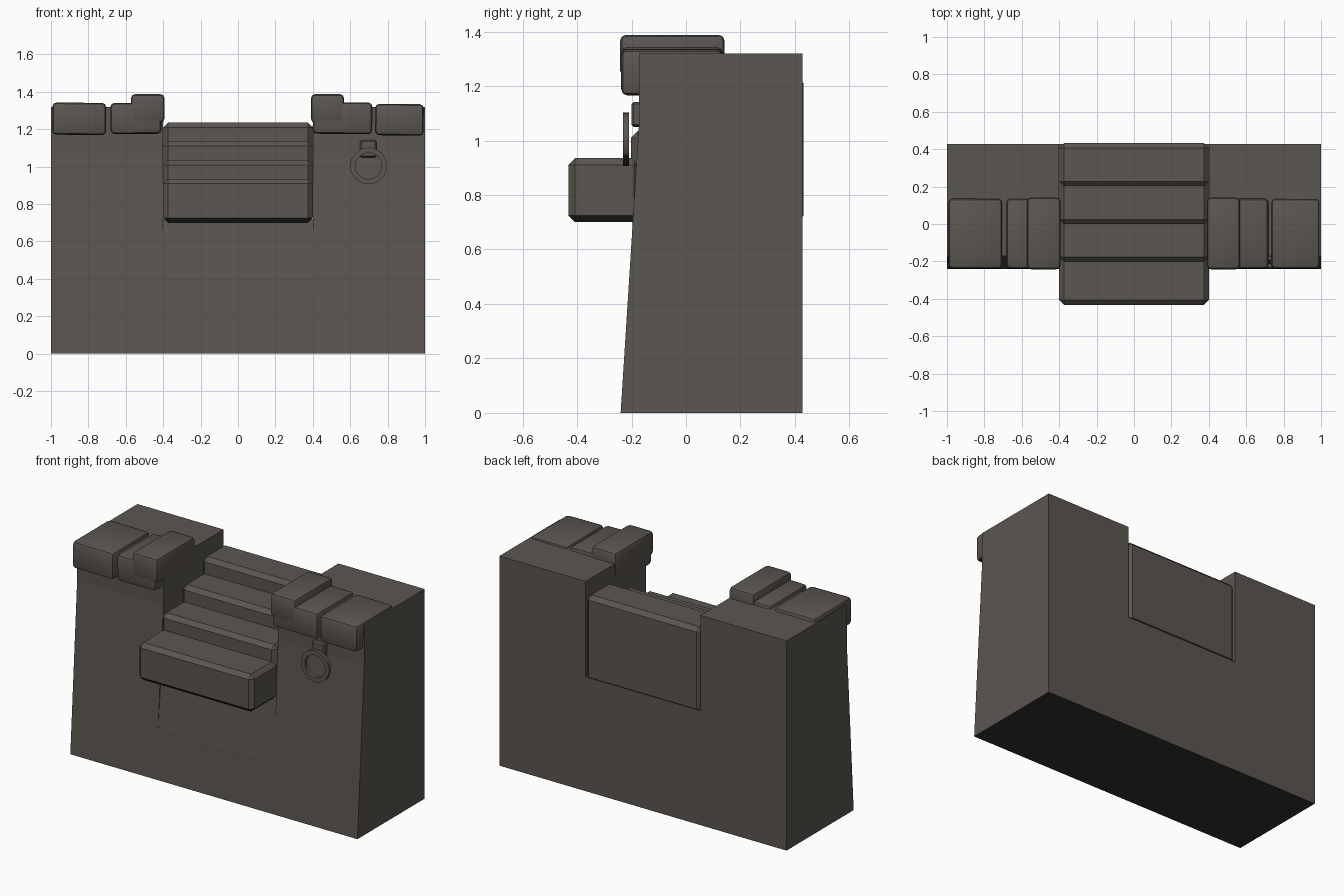
import bpy, bmesh, math
from mathutils import Matrix

if "Cube" in bpy.data.objects:
    bpy.data.objects.remove(bpy.data.objects["Cube"])

stone = bpy.data.materials.new("dark_stone")
stone.diffuse_color = (0.104, 0.092, 0.080, 1)
stone.use_nodes = True
stone.node_tree.nodes["Principled BSDF"].inputs["Base Color"].default_value = stone.diffuse_color
underside = bpy.data.materials.new("black_underside")
underside.diffuse_color = (0.028, 0.028, 0.028, 1)
underside.use_nodes = True
underside.node_tree.nodes["Principled BSDF"].inputs["Base Color"].default_value = underside.diffuse_color


def finish(name, bm):
    bmesh.ops.recalc_face_normals(bm, faces=bm.faces[:])
    bm.normal_update()
    # Faces that look downward take the black underside colour
    for f in bm.faces:
        f.material_index = 1 if f.normal.z < -0.5 else 0
    me = bpy.data.meshes.new(name)
    bm.to_mesh(me)
    bm.free()
    me.materials.append(stone)
    me.materials.append(underside)
    ob = bpy.data.objects.new(name, me)
    bpy.context.collection.objects.link(ob)
    return ob


def prism(points, to_3d, depth):
    """Extrude a closed 2D profile along the given vector."""
    bm = bmesh.new()
    face = bm.faces.new([bm.verts.new(to_3d(*p)) for p in points])
    ext = bmesh.ops.extrude_face_region(bm, geom=[face])
    bmesh.ops.translate(bm, vec=depth,
                        verts=[v for v in ext["geom"] if isinstance(v, bmesh.types.BMVert)])
    # Keep the starting cap so the solid is closed
    if not face.is_valid:
        bmesh.ops.holes_fill(bm, edges=[e for e in bm.edges if e.is_boundary])
    return bm


def block(name, x, y, z, bevel, segments=1, tilt=0):
    """Box from min/max ranges with bevelled edges and a slight roll about y."""
    bm = bmesh.new()
    bmesh.ops.create_cube(bm, size=1)
    bmesh.ops.scale(bm, vec=(x[1] - x[0], y[1] - y[0], z[1] - z[0]), verts=bm.verts)
    bmesh.ops.bevel(bm, geom=bm.edges[:], offset=bevel, segments=segments,
                    profile=0.5, affect='EDGES')
    bmesh.ops.rotate(bm, matrix=Matrix.Rotation(math.radians(tilt), 3, 'Y'), verts=bm.verts)
    bmesh.ops.translate(bm, vec=(sum(x) / 2, sum(y) / 2, sum(z) / 2), verts=bm.verts)
    return finish(name, bm)


# Wall: U-shaped front profile, with a leaning front face that turns vertical near the top
outline = [(-1, 0), (1, 0), (1, 1.32), (0.4, 1.32), (0.4, 0.72),
           (-0.4, 0.72), (-0.4, 1.32), (-1, 1.32)]
bm = prism(outline, lambda x, z: (x, -0.24, z), (0, 0.668, 0))
bmesh.ops.bisect_plane(bm, geom=bm.verts[:] + bm.edges[:] + bm.faces[:],
                       plane_co=(0, 0, 1.07), plane_no=(0, 0, 1))
for v in bm.verts:
    if v.co.y < 0:
        v.co.y = -0.24 + 0.0635 * min(v.co.z, 1.07)
wall = finish("wall", bm)

# Shallow wedge recess in the wall below the steps
wedge = prism([(-0.2205, 0.3), (-0.180, 0.78), (-0.3, 0.78), (-0.3, 0.3)],
              lambda y, z: (-0.402, y, z), (0.804, 0, 0))
cutter = finish("recess_cutter", wedge)
for p in cutter.data.polygons:
    p.material_index = 0
cutter.hide_render = True
cutter.hide_viewport = True
cut = wall.modifiers.new("recess", 'BOOLEAN')
cut.operation = 'DIFFERENCE'
cut.solver = 'EXACT'
cut.object = cutter

# Four steps climbing toward the back
for i, (y0, y1) in enumerate([(-0.432, -0.165), (-0.202, 0.04), (0.0, 0.25), (0.202, 0.432)]):
    block(f"step_{i + 1}", (-0.4, 0.4), (y0, y1), (0.70, 0.935 + 0.1 * i), 0.025)

# Capping stones on both shoulders
caps = [
    ("left_outer_cap", (-0.993, -0.705), (-0.238, 0.135), (1.17, 1.342), 0.6),
    ("left_middle_cap", (-0.682, -0.41), (-0.238, 0.135), (1.175, 1.342), -0.5),
    ("left_upper_cap", (-0.572, -0.393), (-0.242, 0.142), (1.235, 1.388), 0),
    ("right_upper_cap", (0.39, 0.567), (-0.242, 0.142), (1.235, 1.388), 0),
    ("right_middle_cap", (0.40, 0.718), (-0.238, 0.135), (1.175, 1.344), 0.5),
    ("right_outer_cap", (0.733, 0.993), (-0.238, 0.135), (1.167, 1.335), 0.6),
]
for name, x, y, z, tilt in caps:
    block(name, x, y, z, 0.022, 2, tilt)

# Mooring ring and its mounting plate
block("ring_mount", (0.653, 0.741), (-0.2, -0.165), (1.05, 1.142), 0.008)
bm = bmesh.new()
sides = 32
section = [(0.098, -0.232), (0.098, -0.21), (0.07, -0.21), (0.07, -0.232)]
loops = []
for i in range(sides):
    a = math.tau * i / sides
    loops.append([bm.verts.new((0.698 + r * math.cos(a), y, 1.004 + r * math.sin(a)))
                  for r, y in section])
for i in range(sides):
    p, q = loops[i], loops[(i + 1) % sides]
    for j in range(4):
        k = (j + 1) % 4
        bm.faces.new((p[j], p[k], q[k], q[j]))
ring = finish("mooring_ring", bm)

# Smooth shading with sharp edges kept on the rounded parts
for ob in bpy.data.objects:
    ob.select_set(ob.name.endswith("_cap") or ob == ring)
bpy.context.view_layer.objects.active = ring
bpy.ops.object.shade_smooth_by_angle(angle=math.radians(35))
